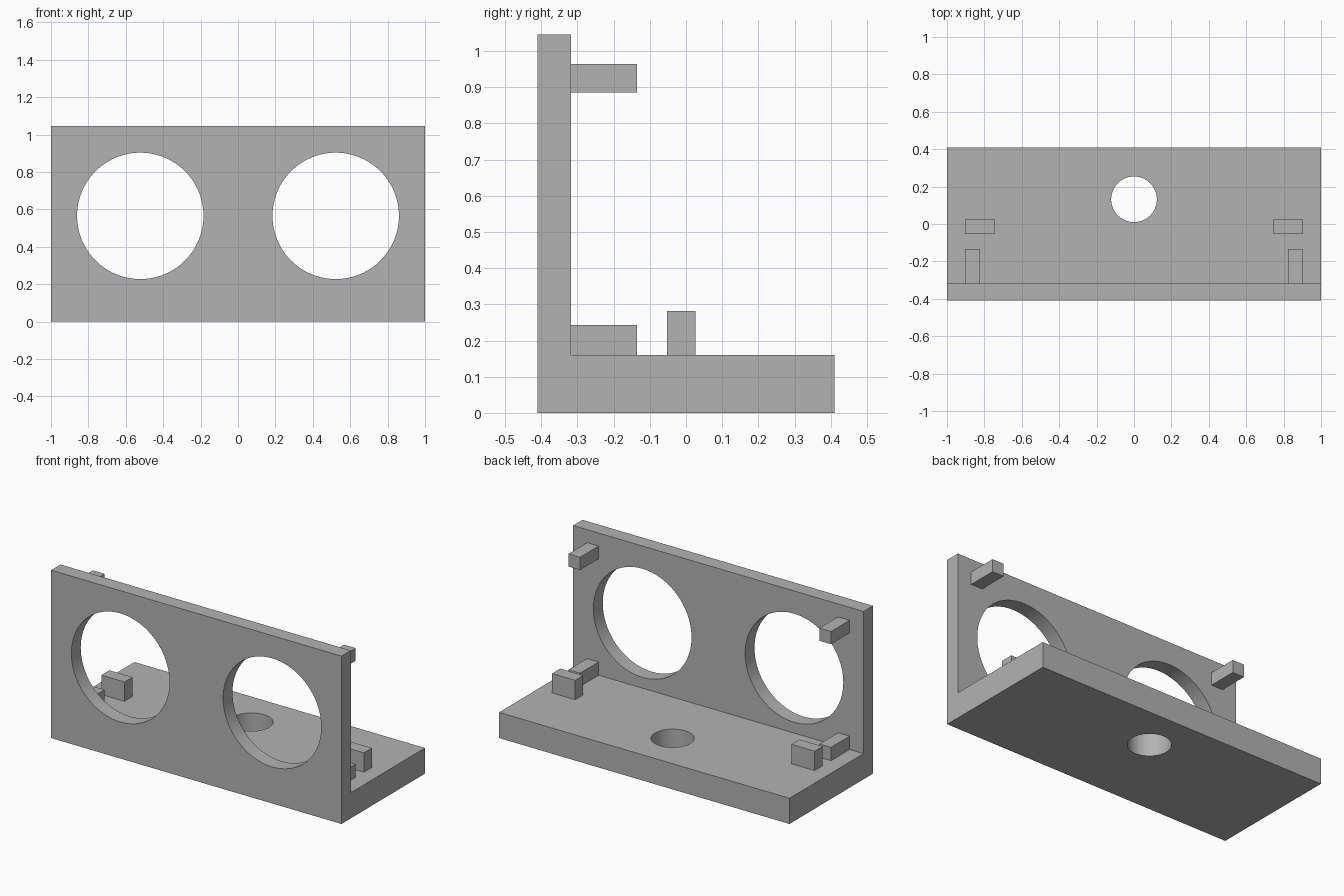
import bpy, bmesh, math

default = bpy.data.objects.get("Cube")
if default:
    bpy.data.objects.remove(default, do_unlink=True)

GREY = (0.45, 0.45, 0.45, 1.0)
grey = bpy.data.materials.new("plain_grey")
grey.use_nodes = True
grey.diffuse_color = GREY
grey.node_tree.nodes["Principled BSDF"].inputs["Base Color"].default_value = GREY

# Main dimensions
DEPTH = 0.41
WALL_BACK = -0.318
BASE_TOP = 0.16
HEIGHT = 1.045


def add_block(name, low, high):
    """Box between two opposite corners."""
    bpy.ops.mesh.primitive_cube_add(
        size=1, location=[(a + b) / 2 for a, b in zip(low, high)])
    block = bpy.context.object
    block.name = name
    block.scale = [b - a for a, b in zip(low, high)]
    bpy.ops.object.transform_apply(location=False, rotation=False, scale=True)
    block.data.materials.append(grey)
    return block


def cut_hole(target, centre, radius, tilt=0.0):
    """Drill a round hole along z, or along y when tilted."""
    bpy.ops.mesh.primitive_cylinder_add(
        vertices=96, radius=radius, depth=0.5,
        location=centre, rotation=(tilt, 0, 0))
    cutter = bpy.context.object
    cutter.name = "hole_cutter"
    cutter.hide_render = True
    cutter.data.materials.append(grey)
    cut = target.modifiers.new("hole", 'BOOLEAN')
    cut.operation = 'DIFFERENCE'
    cut.solver = 'EXACT'
    cut.object = cutter
    bpy.context.view_layer.objects.active = target
    bpy.ops.object.modifier_apply(modifier=cut.name)
    bpy.data.objects.remove(cutter, do_unlink=True)


# L-shaped bracket: side profile extruded across the width
profile = [(-DEPTH, 0), (DEPTH, 0), (DEPTH, BASE_TOP),
           (WALL_BACK, BASE_TOP), (WALL_BACK, HEIGHT), (-DEPTH, HEIGHT)]
bm = bmesh.new()
side = bm.faces.new([bm.verts.new((-1, y, z)) for y, z in profile])
sweep = bmesh.ops.extrude_face_region(bm, geom=[side])
moved = [v for v in sweep["geom"] if isinstance(v, bmesh.types.BMVert)]
bmesh.ops.translate(bm, verts=moved, vec=(2, 0, 0))
bmesh.ops.recalc_face_normals(bm, faces=bm.faces)
mesh = bpy.data.meshes.new("bracket")
bm.to_mesh(mesh)
bm.free()
mesh.materials.append(grey)
bracket = bpy.data.objects.new("bracket", mesh)
bpy.context.collection.objects.link(bracket)

# Two large openings in the wall and one mounting hole in the base
for sign in (-1, 1):
    cut_hole(bracket, (sign * 0.5225, -0.4, 0.5655), 0.338, math.pi / 2)
cut_hole(bracket, (0, 0.132, 0.1), 0.122)

bpy.ops.object.select_all(action='DESELECT')
bracket.select_set(True)
bpy.context.view_layer.objects.active = bracket
bpy.ops.object.shade_smooth_by_angle(angle=math.radians(30))

# Pegs behind the wall and stop blocks on the base, mirrored left and right
parts = [
    ("upper_peg", 0.824, (WALL_BACK, -0.135), (0.885, 0.964)),
    ("lower_peg", 0.824, (WALL_BACK, -0.135), (BASE_TOP, 0.243)),
    ("stop_block", 0.745, (-0.053, 0.026), (BASE_TOP, 0.281)),
]
OUTER = 0.904
for name, inner, (y0, y1), (z0, z1) in parts:
    add_block("left_" + name, (inner, y0, z0), (OUTER, y1, z1))
    add_block("right_" + name, (-OUTER, y0, z0), (-inner, y1, z1))
